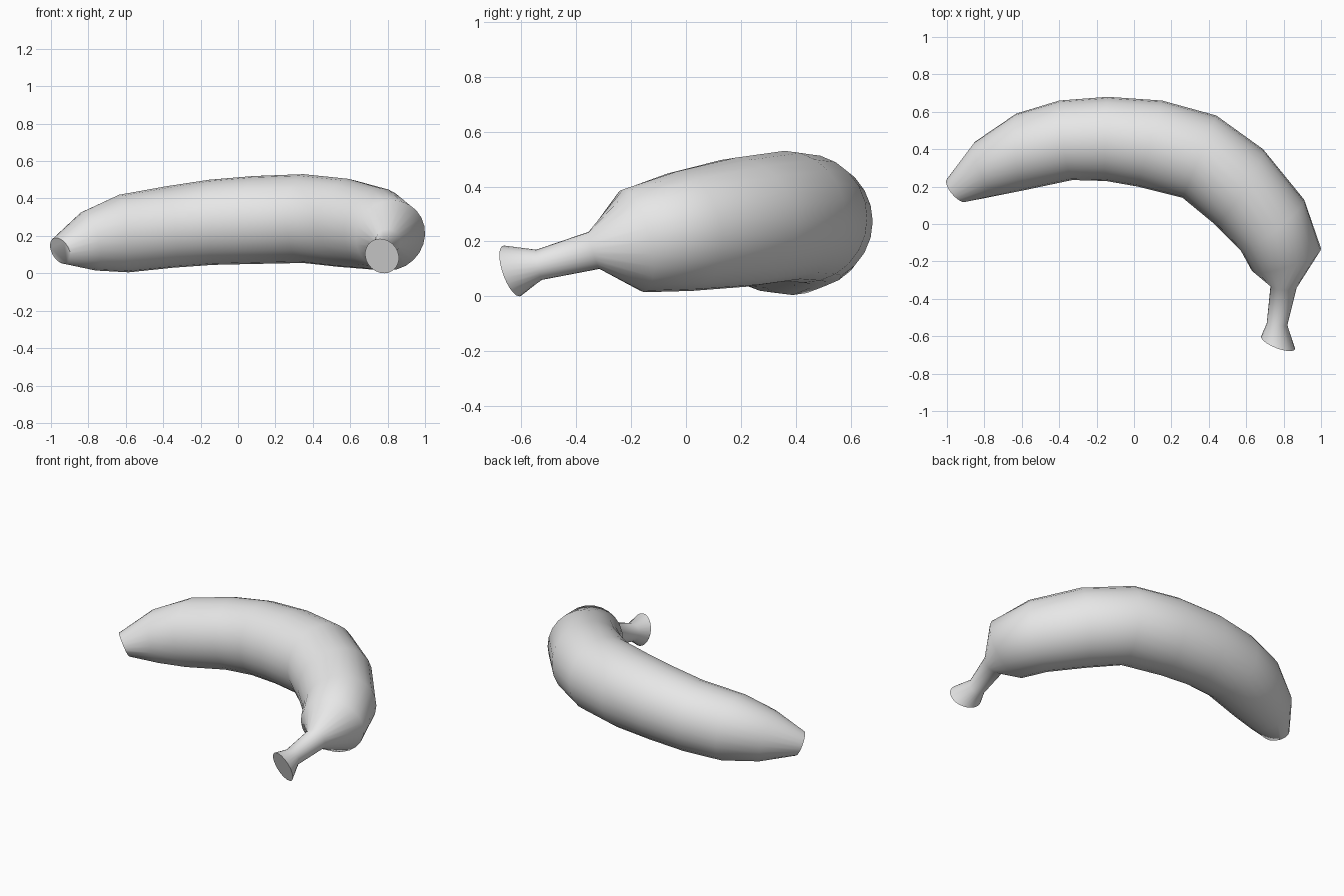
import bpy
import bmesh
from math import cos, sin, tau, radians
from mathutils import Vector

SIDES = 24

# Each ring: inner x, inner y, outer x, outer y, bottom, top, lean towards the stem
TIP = [
    (-.90, .12, -1.0, .24, .05, .19, -.03),
    (-.74, .15, -.85, .44, .015, .33, -.035),
]
BODY = [
    (-.59, .18, -.63, .59, .005, .42, -.025),
    (-.33, .235, -.40, .66, .03, .465, -.02),
    (-.15, .23, -.14, .68, .045, .50, -.01),
    (.02, .20, .15, .66, .05, .52, 0),
    (.26, .14, .44, .58, .055, .53, 0),
    (.43, 0, .69, .40, .035, .505, .035),
    (.57, -.14, .91, .13, .02, .455, .035),
    (.63, -.25, 1.0, -.13, .015, .39, .04),
]
STEM = [
    (.73, -.33, .87, -.34, .10, .235, .02),
    (.71, -.53, .82, -.54, .06, .17, .01),
    (.68, -.60, .86, -.67, 0, .185, .03),
]


def make_material(name, colour):
    material = bpy.data.materials.new(name)
    material.use_nodes = True
    material.diffuse_color = colour
    shader = material.node_tree.nodes["Principled BSDF"]
    shader.inputs["Base Color"].default_value = colour
    return material


def add_ring(bm, ring):
    """Add one leaning ellipse of vertices across the curved fruit."""
    inner_x, inner_y, outer_x, outer_y, bottom, top, lean = ring
    inner = Vector((inner_x, inner_y, 0))
    outer = Vector((outer_x, outer_y, 0))
    across = (outer - inner) / 2
    along = Vector((across.y, -across.x, 0)).normalized()
    upward = along * lean + Vector((0, 0, (top - bottom) / 2))
    centre = (inner + outer) / 2 + Vector((0, 0, (top + bottom) / 2))
    verts = []
    for step in range(SIDES):
        angle = tau * step / SIDES
        verts.append(bm.verts.new(centre + across * cos(angle) + upward * sin(angle)))
    return verts


def make_tube(name, rings, material):
    """Bridge consecutive rings into a closed tube with flat ends."""
    bm = bmesh.new()
    loops = [add_ring(bm, ring) for ring in rings]
    for first, second in zip(loops, loops[1:]):
        for i in range(SIDES):
            j = (i + 1) % SIDES
            bm.faces.new((first[i], first[j], second[j], second[i]))
    bm.faces.new(loops[0])
    bm.faces.new(loops[-1])
    bmesh.ops.recalc_face_normals(bm, faces=bm.faces[:])

    mesh = bpy.data.meshes.new(name)
    bm.to_mesh(mesh)
    bm.free()
    mesh.materials.append(material)
    obj = bpy.data.objects.new(name, mesh)
    bpy.context.collection.objects.link(obj)
    return obj


cube = bpy.data.objects.get("Cube")
if cube:
    bpy.data.objects.remove(cube, do_unlink=True)

# Curved fruit running from the blunt tip to the flared stem
grey = make_material("plain light grey", (.8, .8, .8, 1))
fruit = make_tube("banana", TIP + BODY + STEM, grey)

# Smooth skin with crisp rims around the flat ends
bpy.ops.object.select_all(action="DESELECT")
fruit.select_set(True)
bpy.context.view_layer.objects.active = fruit
bpy.ops.object.shade_smooth_by_angle(angle=radians(60))
